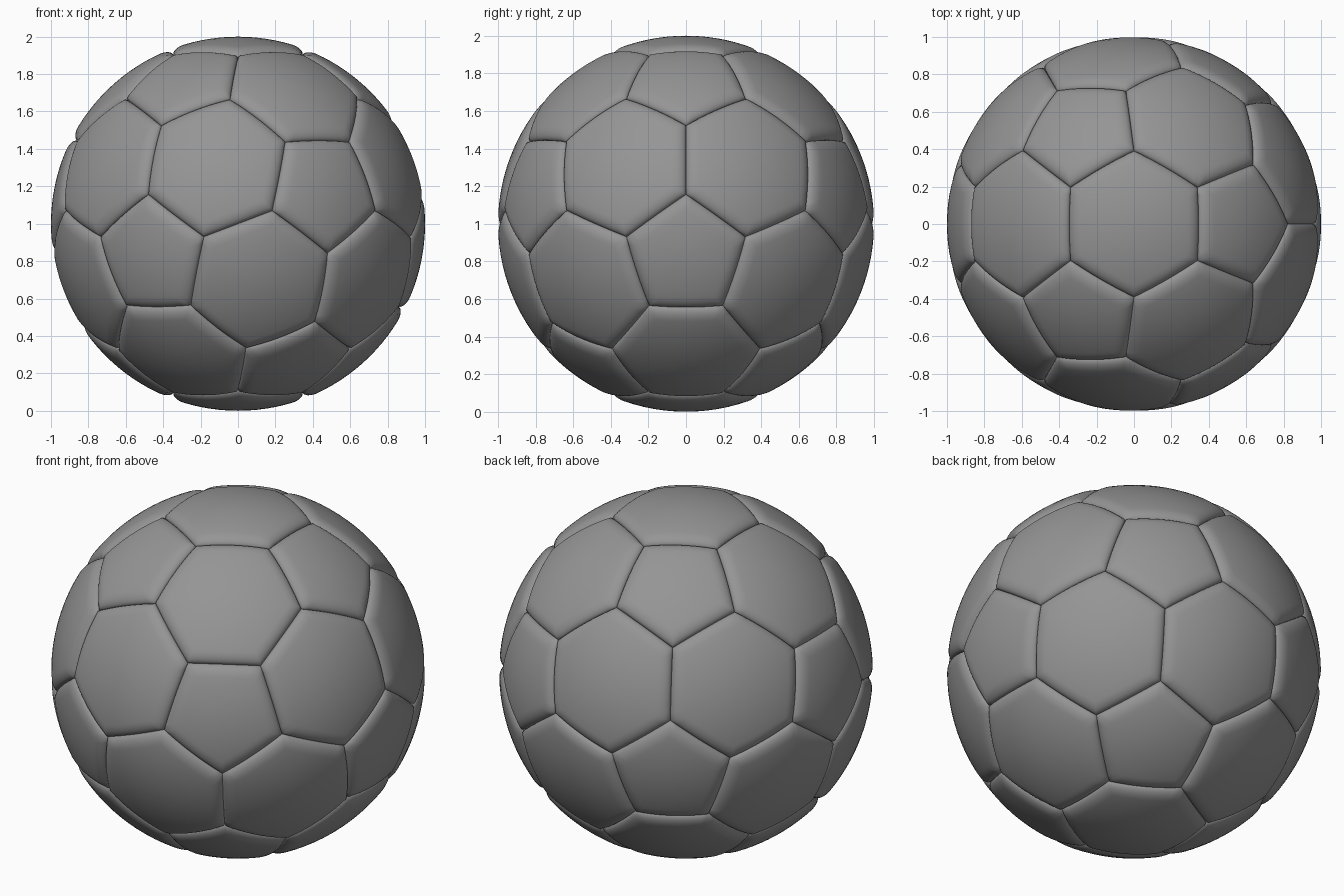
import bpy
import bmesh
from itertools import combinations
from math import atan2, cos, sin, pi, radians, sqrt
from mathutils import Vector

SEGMENTS = 10        # divisions along each panel side
SEAM_DEPTH = 0.035
SEAM_WIDTH = 0.08
CENTRE = Vector((0, 0, 1))

if "Cube" in bpy.data.objects:
    bpy.data.objects.remove(bpy.data.objects["Cube"])

grey = bpy.data.materials.new("grey_leather")
grey.use_nodes = True
grey.diffuse_color = (0.3, 0.3, 0.3, 1)
grey.node_tree.nodes["Principled BSDF"].inputs["Base Color"].default_value = (0.3, 0.3, 0.3, 1)


def direction(polar, azimuth):
    p, a = radians(polar), radians(azimuth)
    return Vector((sin(p) * cos(a), sin(p) * sin(a), cos(p)))


def sort_around(points):
    """Order corner points counter-clockwise as seen from outside."""
    normal = sum(points, Vector()).normalized()
    u = (points[0] - normal * points[0].dot(normal)).normalized()
    v = normal.cross(u)
    return sorted(points, key=lambda p: atan2(p.dot(v), p.dot(u)))


def add_panel(bm, corners):
    """Puffed panel made of concentric rings that sink into the seam."""
    corners = sort_around(corners)
    count = len(corners)
    middle = sum(corners, Vector()) / count
    apothem = ((corners[0] + corners[1]) / 2 - middle).length / middle.length
    outline = [corners[i].lerp(corners[(i + 1) % count], s / SEGMENTS)
               for i in range(count) for s in range(SEGMENTS)]
    # Rings: even over the face, crowded towards the rounded rim
    rim = SEAM_WIDTH / apothem
    scales = [(1 - rim) * k / 6 for k in range(1, 7)]
    scales += [1 - rim * (1 - sin(k * pi / 16)) for k in range(1, 9)]

    hub = bm.verts.new(CENTRE + middle.normalized())
    previous = None
    for scale in scales:
        t = min((1 - scale) / rim, 1)
        radius = 1 - SEAM_DEPTH * (1 - sqrt(max(0, 1 - (1 - t) ** 2)))
        ring = [bm.verts.new(CENTRE + middle.lerp(p, scale).normalized() * radius)
                for p in outline]
        for i in range(len(ring)):
            j = (i + 1) % len(ring)
            if previous:
                bm.faces.new((previous[i], ring[i], ring[j], previous[j]))
            else:
                bm.faces.new((hub, ring[i], ring[j]))
        previous = ring


def make_panels(name, panels):
    bm = bmesh.new()
    for corners in panels:
        add_panel(bm, corners)
    for face in bm.faces:
        face.smooth = True
    mesh = bpy.data.meshes.new(name)
    bm.to_mesh(mesh)
    bm.free()
    mesh.materials.append(grey)
    bpy.context.collection.objects.link(bpy.data.objects.new(name, mesh))


# Icosahedron standing on a face; its corners are the pentagon centres
tips = [direction(polar, start + turn)
        for polar, start in ((37.377, 0), (79.188, 180), (100.812, 0), (142.623, 180))
        for turn in (0, 120, 240)]


def near(a, b):
    return 0.1 < (a - b).length < 1.2


# Cutting each edge in thirds gives the panel corners
pentagons = [[(2 * a + b) / 3 for b in tips if near(a, b)] for a in tips]
hexagons = [[(2 * a + b) / 3 for a in tri for b in tri if a is not b]
            for tri in combinations(tips, 3)
            if all(near(a, b) for a, b in combinations(tri, 2))]

make_panels("pentagon_panels", pentagons)
make_panels("hexagon_panels", hexagons)
